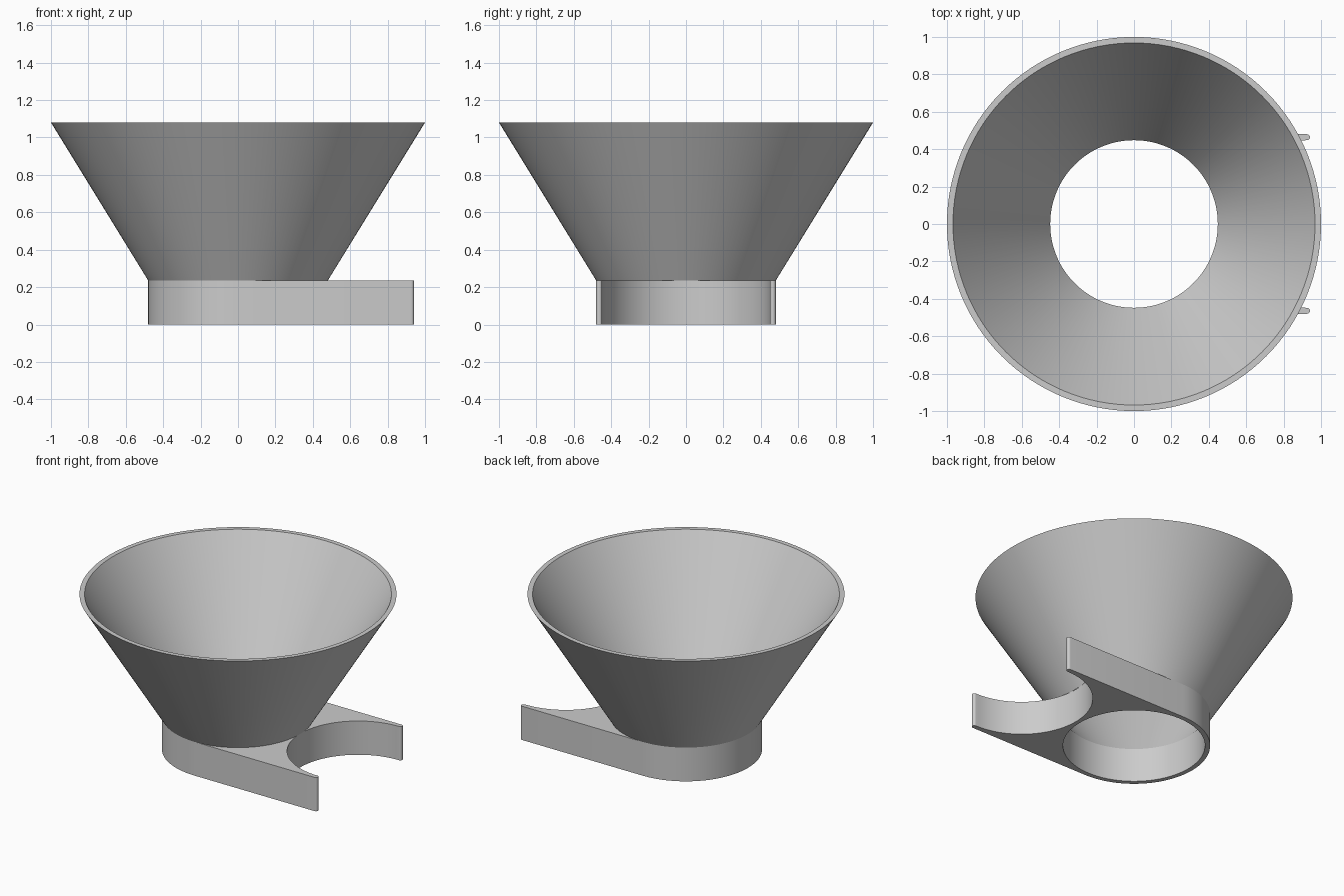
import bpy
import bmesh
from math import sin, cos, pi, radians

cube = bpy.data.objects.get("Cube")
if cube:
    bpy.data.objects.remove(cube)

INNER, OUTER = 0.448, 0.48     # bore and collar radii
WALL = OUTER - INNER
PITCH = 0.925                  # distance from bore to clip centre
BASE_H, TOP_H = 0.235, 1.08
SEGMENTS = 128

grey = bpy.data.materials.new("light_grey")
grey.use_nodes = True
colour = (0.6, 0.6, 0.6, 1)
grey.diffuse_color = colour
grey.node_tree.nodes["Principled BSDF"].inputs["Base Color"].default_value = colour


def arc(cx, cy, r, start, end, steps):
    """Points on an arc, angles in degrees, both ends included."""
    angles = [radians(start + (end - start) * i / steps) for i in range(steps + 1)]
    return [(cx + r * cos(a), cy + r * sin(a)) for a in angles]


def finish(bm, name):
    bmesh.ops.remove_doubles(bm, verts=bm.verts, dist=0.0001)
    bmesh.ops.recalc_face_normals(bm, faces=bm.faces)
    mesh = bpy.data.meshes.new(name)
    bm.to_mesh(mesh)
    bm.free()
    mesh.materials.append(grey)
    obj = bpy.data.objects.new(name, mesh)
    bpy.context.collection.objects.link(obj)
    bpy.ops.object.select_all(action='DESELECT')
    bpy.context.view_layer.objects.active = obj
    obj.select_set(True)
    bpy.ops.object.shade_smooth_by_angle(angle=radians(25))
    return obj


def add_loop(bm, points):
    verts = [bm.verts.new((x, y, 0)) for x, y in points]
    return [bm.edges.new((a, b)) for a, b in zip(verts, verts[1:] + verts[:1])]


# Base clip: round collar, two straight arms with rounded tips, open round notch
tip = WALL / 2
tip_y = INNER + tip
outline = arc(0, 0, OUTER, 90, 270, SEGMENTS // 2)
outline += arc(PITCH, -tip_y, tip, -90, 90, 12)
outline += arc(PITCH, 0, INNER, 270, 90, SEGMENTS // 2)[1:-1]
outline += arc(PITCH, tip_y, tip, -90, 90, 12)
bore = arc(0, 0, INNER, 0, 360, SEGMENTS)[:-1]

bm = bmesh.new()
edges = add_loop(bm, outline) + add_loop(bm, bore)
bmesh.ops.triangle_fill(bm, edges=edges, use_beauty=True, normal=(0, 0, 1))
result = bmesh.ops.extrude_face_region(bm, geom=bm.faces[:], use_keep_orig=True)
top = [v for v in result["geom"] if isinstance(v, bmesh.types.BMVert)]
bmesh.ops.translate(bm, verts=top, vec=(0, 0, BASE_H))
finish(bm, "base_clip")

# Funnel: thin conical wall revolved from its section, open onto the collar
section = [(OUTER, BASE_H), (1, TOP_H), (1 - WALL, TOP_H), (INNER, BASE_H)]
bm = bmesh.new()
verts = [bm.verts.new((r, 0, z)) for r, z in section]
edges = [bm.edges.new(pair) for pair in zip(verts, verts[1:])]
bmesh.ops.spin(bm, geom=verts + edges, cent=(0, 0, 0), axis=(0, 0, 1),
               angle=2 * pi, steps=SEGMENTS, use_duplicate=False)
finish(bm, "funnel")
